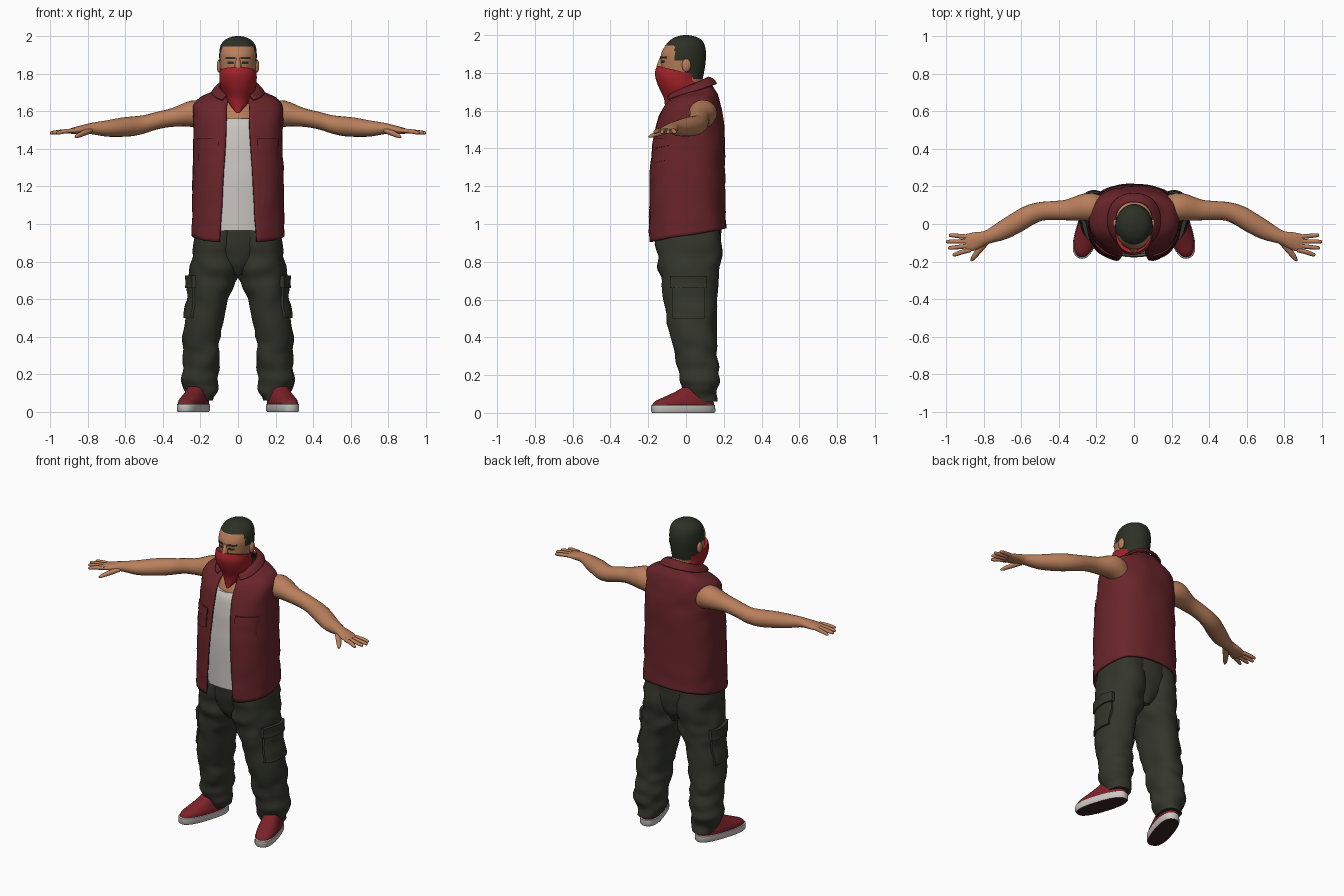
import bpy, bmesh
from math import sin, cos, pi, asin, radians
from mathutils import Vector, Matrix, noise
from mathutils.bvhtree import BVHTree

cube = bpy.data.objects.get("Cube")
if cube:
    bpy.data.objects.remove(cube)


def material(name, r, g, b):
    m = bpy.data.materials.new(name)
    m.use_nodes = True
    m.diffuse_color = (r, g, b, 1)
    node = m.node_tree.nodes["Principled BSDF"]
    node.inputs["Base Color"].default_value = (r, g, b, 1)
    node.inputs["Roughness"].default_value = 0.9
    return m


MAROON = material("maroon cloth", .14, .018, .023)
RED = material("bright red cloth", .36, .016, .022)
GREEN = material("dark olive cloth", .034, .037, .025)
HAIR = material("dark hair", .025, .03, .018)
SKIN = material("skin", .48, .21, .105)
WHITE = material("off white cotton", .58, .55, .52)
SHOE = material("shoe red", .2, .016, .022)
RUBBER = material("pale rubber", .62, .58, .55)
TREAD = material("dark tread", .045, .018, .018)


def finish(name, bm, mats, rule=None, mirror=False, closed=True, angle=50):
    if closed:
        bmesh.ops.recalc_face_normals(bm, faces=bm.faces)
    bm.normal_update()
    if rule:
        for f in bm.faces:
            f.material_index = rule(f)
    mesh = bpy.data.meshes.new(name)
    bm.to_mesh(mesh)
    bm.free()
    for m in mats:
        mesh.materials.append(m)
    ob = bpy.data.objects.new(name, mesh)
    bpy.context.collection.objects.link(ob)
    bpy.ops.object.select_all(action='DESELECT')
    ob.select_set(True)
    bpy.context.view_layer.objects.active = ob
    bpy.ops.object.shade_smooth_by_angle(angle=radians(angle))
    if mirror:
        ob.modifiers.new("mirror", 'MIRROR')
    return ob


def smooth_rows(rows, k):
    """Catmull-Rom resampling of section parameters."""
    out = []
    for i in range(len(rows) - 1):
        a, b, c, d = rows[max(i - 1, 0)], rows[i], rows[i + 1], rows[min(i + 2, len(rows) - 1)]
        for s in range(k):
            t = s / k
            out.append([q + .5 * t * (r - p + t * (2 * p - 5 * q + 4 * r - s4 + t * (3 * (q - r) + s4 - p)))
                        for p, q, r, s4 in zip(a, b, c, d)])
    return out + [list(rows[-1])]


def skin_rings(rings, closed):
    bm = bmesh.new()
    vs = [[bm.verts.new(p) for p in ring] for ring in rings]
    n = len(vs[0])
    for lo, hi in zip(vs, vs[1:]):
        for j in range(n if closed else n - 1):
            k = (j + 1) % n
            bm.faces.new((lo[j], lo[k], hi[k], hi[j]))
    if closed:
        bm.faces.new(vs[0][::-1])
        bm.faces.new(vs[-1])
    return bm


def stack(name, rows, mats, n=40, k=4, power=1, turn=None, fold=0, closed=True, **kw):
    """Upright loft; row = z, x centre, y centre, x radius, y radius, tilt, half opening."""
    def sp(v):
        return (1 if v >= 0 else -1) * abs(v) ** power
    rings = []
    for z, cx, cy, rx, ry, tilt, gap in smooth_rows(rows, k):
        t0 = 0 if closed else asin((gap / rx) ** (1 / power))
        ring = []
        for j in range(n):
            t = t0 + (2 * pi - 2 * t0) * j / (n if closed else n - 1)
            p = Vector((cx + rx * sp(sin(t)), cy - ry * sp(cos(t)), z - tilt * cos(t)))
            if fold:
                out = Vector((sin(t), -cos(t), 0))
                p += out * fold * noise.noise(Vector((p.x * 9, p.y * 9, p.z * 15)))
            ring.append(p)
        rings.append(ring)
    bm = skin_rings(rings, closed)
    if turn:
        bmesh.ops.transform(bm, matrix=turn, verts=bm.verts)
    return finish(name, bm, mats, closed=closed, **kw)


def limb(name, rows, n=20, k=3):
    """Sideways loft; row = x, y, z, width radius, height radius."""
    rows = smooth_rows(rows, k)
    rings = []
    for i, (x, y, z, w, h) in enumerate(rows):
        a, b = rows[max(i - 1, 0)], rows[min(i + 1, len(rows) - 1)]
        side = Vector((a[1] - b[1], b[0] - a[0], 0)).normalized()
        rings.append([Vector((x, y, z + h * sin(2 * pi * j / n))) + side * w * cos(2 * pi * j / n)
                      for j in range(n)])
    return finish(name, skin_rings(rings, True), [SKIN], mirror=True)


def patch(name, target, u0, u1, z0, z1, thick, mat, side=False, point=0, n=8):
    """Raised plate laid on a surface from the front, or from the outer side."""
    me = target.data
    tree = BVHTree.FromPolygons([v.co for v in me.vertices], [p.vertices for p in me.polygons])
    out = Vector((1, 0, 0)) if side else Vector((0, -1, 0))
    steps = [0] + list(range(n + 1)) + [n]
    rings = []
    for bi, b in enumerate(steps):
        ring = []
        for ai, a in enumerate(steps):
            u = u0 + (u1 - u0) * a / n
            low = z0 - point * (1 - abs(2 * a / n - 1))
            z = low + (z1 - low) * b / n
            start = Vector((1, u, z)) if side else Vector((u, -1, z))
            hit = tree.ray_cast(start, -out)[0]
            if hit is None:
                hit = tree.find_nearest(Vector((.25, u, z)))[0]
            rim = ai in (0, n + 2) or bi in (0, n + 2)
            ring.append(hit + out * (-.004 if rim else thick))
        rings.append(ring)
    return finish(name, skin_rings(rings, False), [mat], mirror=True, closed=False, angle=40)


# Head with close-cropped hair
def hairline(f):
    c = f.calc_center_median()
    return int(c.z > 1.945 or (c.y > -.06 and c.z > 1.87) or (c.y > -.015 and c.z > 1.765 + max(0, .04 - c.y)))


head = stack("head", [(1.70, 0, .02, .065, .07, 0, 0), (1.75, 0, 0, .08, .085, 0, 0),
                      (1.80, 0, -.015, .09, .11, 0, 0), (1.85, 0, -.015, .097, .118, 0, 0),
                      (1.90, 0, -.013, .1, .119, 0, 0), (1.945, 0, -.005, .094, .104, 0, 0),
                      (1.975, 0, 0, .075, .082, 0, 0), (1.993, 0, 0, .042, .047, 0, 0),
                      (2.0, 0, 0, .01, .01, 0, 0)], [SKIN, HAIR], n=64, k=6, rule=hairline)
stack("nose", [(1.815, 0, -.13, .02, .022, 0, 0), (1.84, 0, -.133, .018, .022, 0, 0),
               (1.885, 0, -.126, .009, .01, 0, 0)], [SKIN], n=16)
patch("eyes", head, .02, .055, 1.852, 1.865, .002, HAIR)
patch("eyebrows", head, .014, .066, 1.877, 1.888, .004, HAIR)
bm = bmesh.new()
bmesh.ops.create_uvsphere(bm, u_segments=16, v_segments=10, radius=1,
                          matrix=Matrix.Translation((.1, .002, 1.84)) @ Matrix.Diagonal((.013, .024, .035, 1)))
finish("ears", bm, [SKIN], mirror=True)
stack("neck_and_chest", [(1.50, 0, .015, .15, .135, 0, 0), (1.6, 0, .025, .12, .115, 0, 0),
                         (1.67, 0, .025, .07, .075, 0, 0), (1.78, 0, .02, .065, .068, 0, 0)], [SKIN])

# Face scarf, hanging to a point in front
stack("face_scarf", [(1.81, 0, -.036, .1, .118, -.026, 0), (1.775, 0, -.042, .101, .122, -.022, 0),
                     (1.735, 0, -.03, .095, .122, 0, 0), (1.70, 0, -.012, .083, .108, .025, 0),
                     (1.67, 0, -.01, .062, .1, .05, 0), (1.65, 0, -.015, .03, .1, .06, 0)],
      [RED], fold=.006)

# Tank top
stack("tank_top", [(.965, 0, 0, .2, .175, 0, 0), (1.2, 0, 0, .2, .175, 0, 0), (1.4, 0, .01, .2, .168, 0, 0),
                   (1.52, 0, .015, .18, .152, 0, 0), (1.56, 0, .02, .15, .135, 0, 0)],
      [WHITE], power=.85, fold=.004)

# Open sleeveless shirt with lining, collar and chest pockets
vest = stack("vest", [(.94, 0, .005, .247, .207, .037, .1), (1.05, 0, .005, .245, .206, .012, .09),
                      (1.25, 0, .005, .243, .201, 0, .078), (1.45, 0, .015, .236, .19, 0, .065),
                      (1.57, 0, .025, .24, .17, 0, .06), (1.63, 0, .035, .236, .147, .005, .06),
                      (1.67, 0, .04, .205, .128, .015, .055), (1.692, 0, .037, .155, .112, .025, .05),
                      (1.71, 0, .03, .11, .097, .04, .05)],
             [MAROON, GREEN], n=64, power=.8, fold=.007, closed=False)
collar = stack("collar", [(1.70, 0, .02, .142, .145, .045, .085), (1.725, 0, .02, .12, .125, .045, .065),
                          (1.735, 0, .018, .098, .1, .045, .05)],
               [MAROON, GREEN], power=.9, closed=False)
for ob, t in ((vest, .012), (collar, .01)):
    mod = ob.modifiers.new("cloth thickness", 'SOLIDIFY')
    mod.thickness, mod.offset, mod.material_offset = t, -1, 1
patch("chest_pockets", vest, .105, .212, 1.335, 1.43, .004, MAROON, point=.012)
patch("chest_pocket_flaps", vest, .1, .217, 1.415, 1.455, .009, MAROON, point=.015)

# Arms and hands
limb("arms", [(.19, .085, 1.575, .07, .075), (.25, .09, 1.587, .075, .07), (.35, .075, 1.567, .056, .05),
              (.43, .072, 1.55, .05, .047), (.5, .066, 1.53, .05, .049), (.56, .045, 1.52, .054, .052),
              (.62, .01, 1.515, .055, .051), (.7, -.035, 1.508, .05, .043), (.78, -.07, 1.508, .036, .03),
              (.83, -.085, 1.503, .044, .023), (.87, -.097, 1.497, .048, .018), (.9, -.102, 1.493, .044, .012)])
fingers = [("index_fingers", -.138, .965, -.163), ("middle_fingers", -.115, .99, -.127),
           ("ring_fingers", -.092, 1.0, -.094), ("little_fingers", -.07, .985, -.06)]
for name, y, tip_x, tip_y in fingers:
    limb(name, [(.87, y, 1.497, .012, .012), (.92, (y + tip_y) / 2, 1.493, .012, .012),
                (tip_x - .012, tip_y, 1.486, .01, .01), (tip_x, tip_y, 1.484, .004, .004)], n=10)
limb("thumbs", [(.79, -.095, 1.497, .02, .017), (.825, -.14, 1.482, .017, .015),
                (.855, -.18, 1.468, .012, .011), (.866, -.197, 1.462, .004, .004)], n=10)

# Baggy trousers with side pockets
stack("trouser_seat", [(.73, 0, .02, .05, .11, 0, 0), (.8, 0, .018, .14, .15, 0, 0),
                       (.88, 0, .014, .21, .168, 0, 0), (.97, 0, .012, .22, .172, 0, 0),
                       (1.05, 0, .01, .2, .16, 0, 0)], [GREEN], fold=.008)
leg = stack("trouser_legs", [(.06, .2, .078, .068, .08, 0, 0), (.1, .2, .075, .08, .09, 0, 0),
                             (.14, .2, .072, .09, .098, 0, 0), (.2, .2, .07, .098, .105, 0, 0),
                             (.3, .194, .055, .096, .113, 0, 0), (.4, .187, .04, .097, .124, 0, 0),
                             (.6, .155, .025, .11, .14, 0, 0), (.7, .132, .02, .124, .155, 0, 0),
                             (.8, .117, .018, .13, .165, 0, 0), (.95, .103, .012, .125, .168, 0, 0),
                             (1.03, .1, .012, .11, .15, 0, 0)],
            [GREEN], k=5, power=.92, fold=.018, mirror=True)
patch("cargo_pockets", leg, -.075, .1, .5, .7, .012, GREEN, side=True)
patch("cargo_pocket_flaps", leg, -.085, .108, .66, .725, .02, GREEN, side=True)

# Shoes turned outwards
foot = Matrix.Translation((.237, -.015, 0)) @ Matrix.Rotation(radians(18), 4, 'Z')
stack("shoe_soles", [(0, 0, 0, .06, .17, 0, 0), (.008, 0, 0, .066, .176, 0, 0), (.04, 0, 0, .065, .175, 0, 0),
                     (.045, 0, 0, .058, .165, 0, 0)], [RUBBER, TREAD], k=1, power=.8, turn=foot,
      mirror=True, rule=lambda f: int(f.normal.z < -.8))
stack("shoe_uppers", [(.035, 0, 0, .062, .17, 0, 0), (.06, 0, .005, .062, .162, 0, 0),
                      (.085, 0, .03, .056, .132, 0, 0), (.11, 0, .055, .05, .1, 0, 0),
                      (.135, 0, .075, .045, .075, 0, 0)], [SHOE], power=.85, turn=foot, mirror=True)
for i in range(3):
    y, z = -.045 - .022 * i, .104 - .01 * i
    stack("shoe_lace", [(z - .012, 0, y, .034, .006, 0, 0), (z, 0, y, .028, .006, 0, 0)],
          [MAROON], n=12, k=1, turn=foot, mirror=True)
